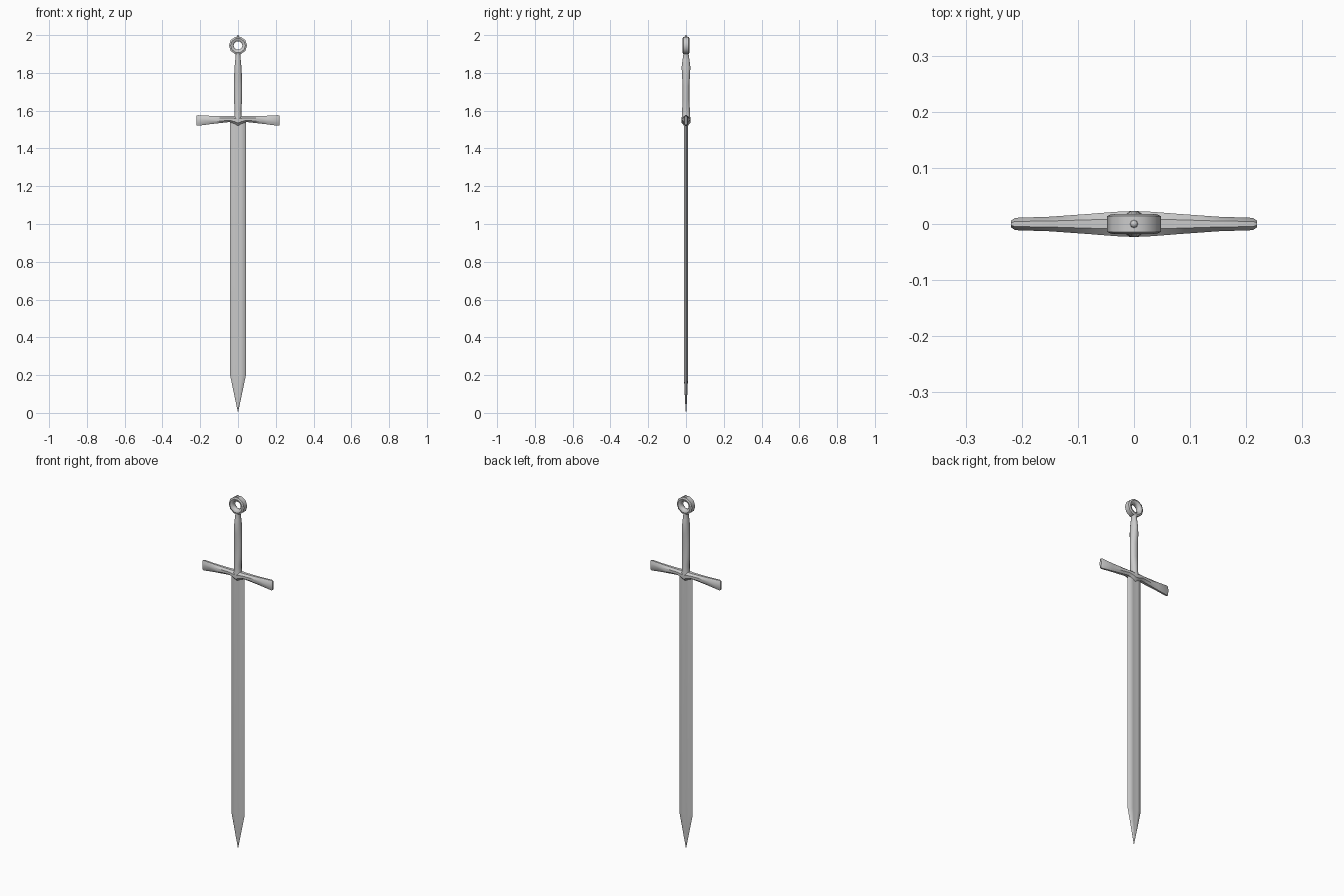
import bpy, bmesh, math
from mathutils import Vector

if "Cube" in bpy.data.objects:
    bpy.data.objects.remove(bpy.data.objects["Cube"])


def finish(bm, name, angle=35):
    bmesh.ops.recalc_face_normals(bm, faces=bm.faces)
    me = bpy.data.meshes.new(name)
    bm.to_mesh(me)
    bm.free()
    ob = bpy.data.objects.new(name, me)
    bpy.context.collection.objects.link(ob)
    bpy.ops.object.select_all(action='DESELECT')
    bpy.context.view_layer.objects.active = ob
    ob.select_set(True)
    bpy.ops.object.shade_smooth_by_angle(angle=math.radians(angle))
    return ob


def loft(name, rings, closed=False, angle=35):
    """Skin a list of equal-length point rings."""
    bm = bmesh.new()
    vr = [[bm.verts.new(p) for p in r] for r in rings]
    n = len(vr[0])
    pairs = list(zip(vr, vr[1:])) + ([(vr[-1], vr[0])] if closed else [])
    for a, b in pairs:
        for i in range(n):
            j = (i + 1) % n
            bm.faces.new((a[i], a[j], b[j], b[i]))
    if not closed:
        bm.faces.new(vr[0])
        bm.faces.new(vr[-1])
    return finish(bm, name, angle)


def ellipse(n, ra, rb):
    return [(ra * math.cos(2 * math.pi * (i + .5) / n),
             rb * math.sin(2 * math.pi * (i + .5) / n)) for i in range(n)]


# Blade: bevelled edges with a shallow central fuller, tapering to a point
quarter = [(0.042, 0), (0.029, 0.009), (0.014, 0.011), (0, 0.008)]
half = quarter + [(-x, y) for x, y in quarter[-2::-1]]
section = half + [(x, -y) for x, y in half[-2:0:-1]]
stations = [(0.004, 0.01, 0.1), (0.06, 0.3, 0.45), (0.13, 0.65, 0.75), (0.2, 1, 1), (1.55, 1, 1)]
loft("blade", [[(x * sx, y * sy, z) for x, y in section] for z, sx, sy in stations])

# Crossguard: flares in height and thins in depth toward the chamfered ends
arm = [(0.0, 0.023, 1.520, 1.572), (0.02, 0.0225, 1.530, 1.572), (0.042, 0.021, 1.540, 1.571),
       (0.08, 0.018, 1.536, 1.571), (0.15, 0.013, 1.528, 1.573),
       (0.212, 0.011, 1.520, 1.576), (0.219, 0.006, 1.523, 1.573)]
stations = [(-x, d, b, t) for x, d, b, t in arm[:0:-1]] + arm
unit = [(math.copysign(1, a) * min(1, abs(a) * 1.08), min(1, max(-1, b * 1.08)))
        for a, b in ellipse(8, 1, 1)]
loft("crossguard", [[(x, d * a, (b + t) / 2 + (t - b) / 2 * c) for a, c in unit]
                    for x, d, b, t in stations])

# Grip: swelling oval handle
grip = [(1.555, 0.024, 0.024), (1.585, 0.018, 0.022), (1.61, 0.019, 0.021), (1.66, 0.022, 0.018),
        (1.73, 0.023, 0.018), (1.79, 0.021, 0.022), (1.83, 0.019, 0.024), (1.87, 0.015, 0.019),
        (1.895, 0.013, 0.015), (1.915, 0.016, 0.015)]
loft("grip", [[(a, b, z) for a, b in ellipse(12, rx, ry)] for z, rx, ry in grip])

# Ring pommel: faceted ring around the y axis
ring = [(0.048, -0.014), (0.048, 0.014), (0.039, 0.018), (0.029, 0.015),
        (0.023, 0.008), (0.023, -0.008), (0.029, -0.015), (0.039, -0.018)]
N = 10
rings = []
for i in range(N):
    t = 2 * math.pi * i / N
    rings.append([(r * math.cos(t), y, 1.945 + r * math.sin(t)) for r, y in ring])
loft("ring_pommel", rings, closed=True, angle=40)

# Peen button on top of the pommel
bm = bmesh.new()
bmesh.ops.create_uvsphere(bm, u_segments=8, v_segments=6, radius=0.007)
bmesh.ops.translate(bm, verts=bm.verts, vec=Vector((0, 0, 1.993)))
finish(bm, "peen_button", 60)
